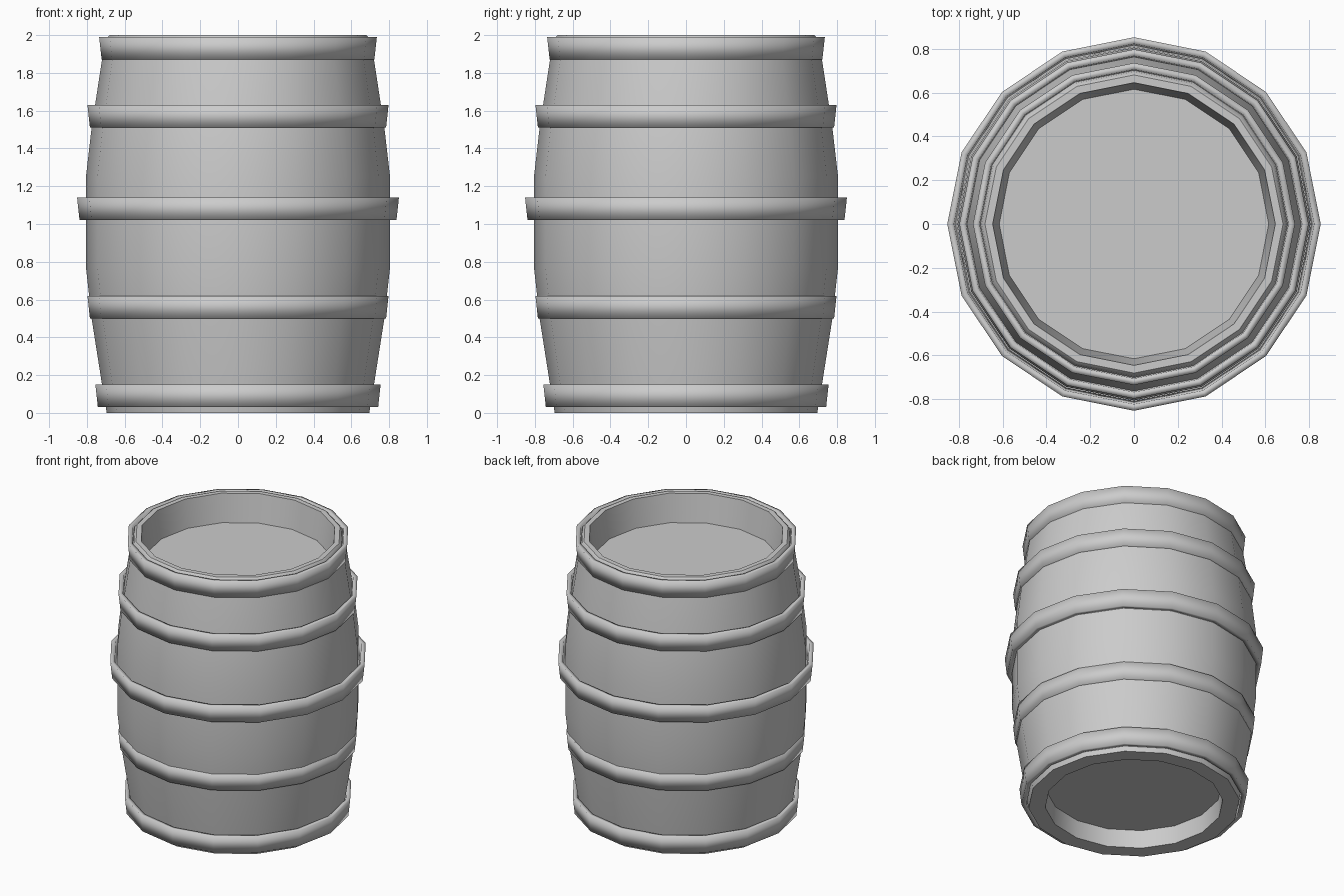
import bpy
from math import sin, cos, tau, radians

if "Cube" in bpy.data.objects:
    bpy.data.objects.remove(bpy.data.objects["Cube"])

SIDES = 16


def lathe(name, profile, closed=False, angle=35):
    """Spin an (r, z) profile around z; open profiles get flat end caps."""
    verts = [(r * cos(tau * i / SIDES), r * sin(tau * i / SIDES), z)
             for r, z in profile for i in range(SIDES)]
    n = len(profile)
    faces = []
    for k in range(n if closed else n - 1):
        a, b = k * SIDES, ((k + 1) % n) * SIDES
        for i in range(SIDES):
            j = (i + 1) % SIDES
            faces.append((a + i, a + j, b + j, b + i))
    if not closed:
        faces.append(tuple(reversed(range(SIDES))))
        faces.append(tuple(range((n - 1) * SIDES, n * SIDES)))
    mesh = bpy.data.meshes.new(name)
    mesh.from_pydata(verts, [], faces)
    obj = bpy.data.objects.new(name, mesh)
    bpy.context.collection.objects.link(obj)
    bpy.ops.object.select_all(action='DESELECT')
    obj.select_set(True)
    bpy.context.view_layer.objects.active = obj
    bpy.ops.object.shade_smooth_by_angle(angle=radians(angle))
    return obj


# Bulging body with recessed bottom and recessed lid
lathe("barrel_body", [
    (0.58, 0.13), (0.585, 0.0), (0.695, 0.0), (0.72, 0.15), (0.775, 0.5),
    (0.805, 0.77), (0.805, 1.25), (0.775, 1.51), (0.72, 1.87),
    (0.695, 1.985), (0.68, 2.0), (0.645, 2.0), (0.615, 1.8)])

# Five thin hoops, slightly flared towards the top, softly shaded
hoops = [("bottom_hoop", 0.03, 0.755), ("lower_hoop", 0.50, 0.797),
         ("middle_hoop", 1.02, 0.852), ("upper_hoop", 1.51, 0.797),
         ("top_hoop", 1.87, 0.735)]
for name, z, r in hoops:
    top = z + 0.12
    lathe(name, [(r - 0.045, z), (r - 0.013, z), (r, top), (r - 0.03, top)],
          closed=True, angle=180)
